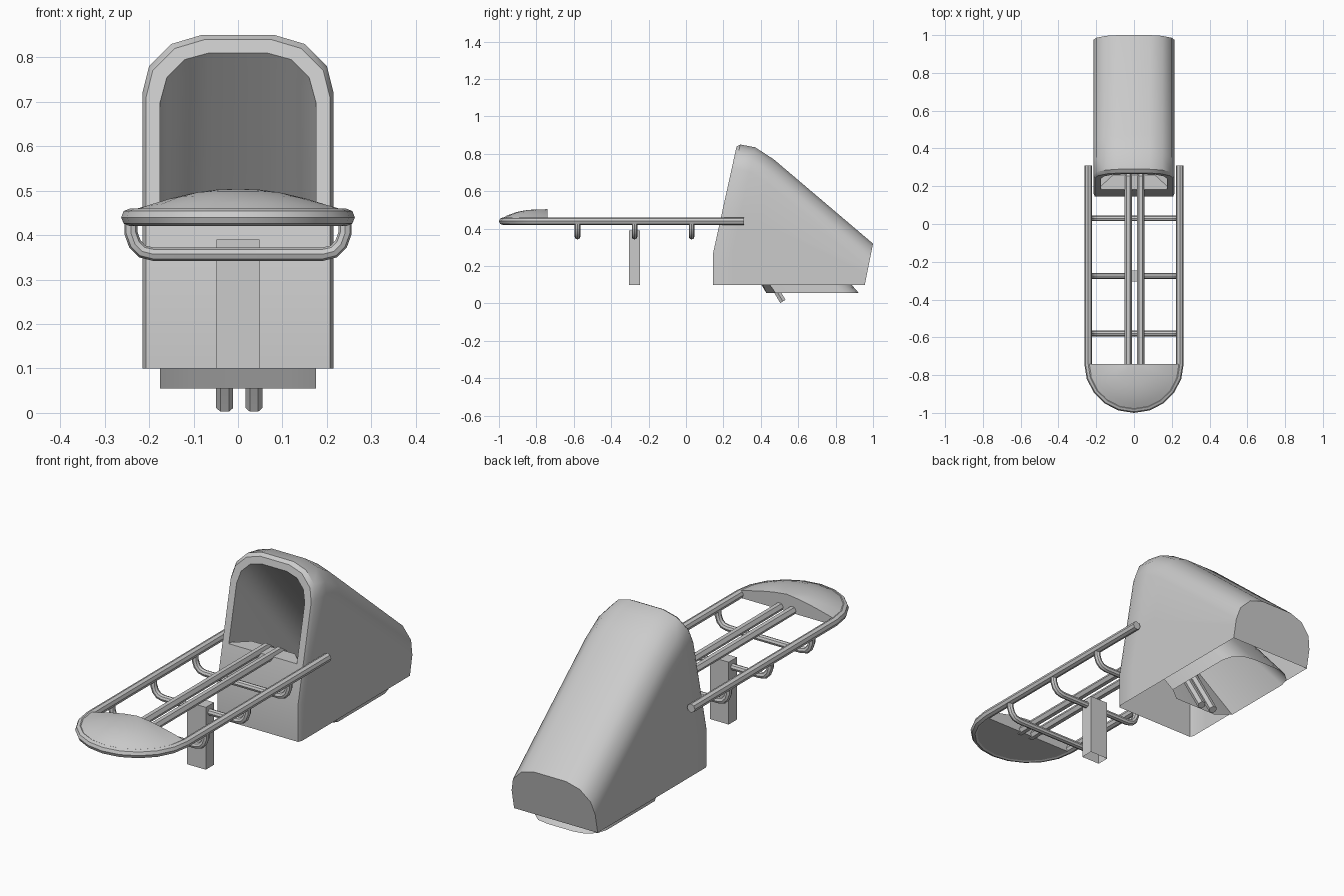
import bpy, bmesh, math
from mathutils import Vector

if "Cube" in bpy.data.objects:
    bpy.data.objects.remove(bpy.data.objects["Cube"])


def finish(obj, angle=35):
    bpy.ops.object.select_all(action='DESELECT')
    obj.select_set(True)
    bpy.context.view_layer.objects.active = obj
    if obj.type == 'CURVE':
        bpy.ops.object.convert(target='MESH')
        obj = bpy.context.view_layer.objects.active
    bpy.ops.object.shade_smooth_by_angle(angle=math.radians(angle))


def tube(name, pts, radius, res=2):
    cu = bpy.data.curves.new(name, 'CURVE')
    cu.dimensions = '3D'
    cu.bevel_depth = radius
    cu.bevel_resolution = res
    cu.use_fill_caps = True
    sp = cu.splines.new('POLY')
    sp.points.add(len(pts) - 1)
    for p, co in zip(sp.points, pts):
        p.co = (*co, 1)
    obj = bpy.data.objects.new(name, cu)
    bpy.context.collection.objects.link(obj)
    finish(obj)


def mesh_object(name, bm, normals=True):
    if normals:
        bmesh.ops.recalc_face_normals(bm, faces=bm.faces)
    me = bpy.data.meshes.new(name)
    bm.to_mesh(me)
    bm.free()
    obj = bpy.data.objects.new(name, me)
    bpy.context.collection.objects.link(obj)
    finish(obj)


def loop(bm, half):
    # half runs from the top centre down the right side; mirrored to the left
    pts = list(reversed(half)) + [(-x, y, z) for x, y, z in half]
    return [bm.verts.new(p) for p in pts]


def bridge(bm, a, b, closed=False):
    n = len(a)
    for i in range(n if closed else n - 1):
        j = (i + 1) % n
        bm.faces.new((a[i], a[j], b[j], b[i]))


def lean(z):
    return 0.145 + max(z - 0.27, 0) * 0.22


# hood: arched outer shell, open underneath
SHOULDER = [(0.083, 0), (0.15, 0.02), (0.2, 0.07), (0.215, 0.13)]
bm = bmesh.new()
shell = []
for inset, top, y_top in [(0.008, 0.84, None), (0, 0.85, 0.29),
                          (0, 0.835, 0.37), (0, 0.77, 0.47)]:
    shift = 0 if y_top is None else y_top - lean(top)
    half = [(x - inset, top - d) for x, d in SHOULDER]
    half += [(0.215 - inset, z) for z in (0.44, 0.27, 0.10)]
    shell.append(loop(bm, [(x, lean(z) + shift, z) for x, z in half]))
half = [(x, 0.32 - d) for x, d in SHOULDER] + [(0.215, z) for z in (0.16, 0.13, 0.10)]
shell.append(loop(bm, [(x, 1.0 - (0.32 - z) * 0.2, z) for x, z in half]))
for a, b in zip(shell, shell[1:]):
    bridge(bm, a, b)
bm.faces.new(shell[-1])

# hood opening, flat ledge and the chute running down through the bottom
rim = [(0.065, 0.81), (0.12, 0.795), (0.16, 0.755), (0.175, 0.70),
       (0.175, 0.44), (0.11, 0.44)]
rim = [Vector((x, lean(z), z)) for x, z in rim]
end = [Vector((x, y, 0.055)) for x, y in
       [(0.065, 0.925), (0.12, 0.915), (0.16, 0.88), (0.175, 0.83),
        (0.175, 0.48), (0.11, 0.43)]]
mid = [p.lerp(q, 0.06) for p, q in zip(rim, end)]
mid[4] = Vector((0.175, 0.20, 0.44))
mid[5] = Vector((0.11, 0.26, 0.44))
A, B, C = (loop(bm, [tuple(p) for p in h]) for h in (rim, mid, end))
bridge(bm, A, B, True)
bridge(bm, B, C, True)

# hood front frame and lower front wall
S = shell[0]
bridge(bm, S[2:12], A[1:11])
bm.faces.new((S[2], A[1], A[0], A[11], A[10], S[11], S[12], S[1]))
bm.faces.new((S[1], S[12], S[13], S[0]))
mesh_object("hood", bm)

# side rails joined by a curved front
Z = 0.44
path = [(0.243, 0.31, Z)]
for i in range(11):
    a = math.pi * i / 10
    path.append((0.243 * math.cos(a), -0.74 - 0.24 * math.sin(a), Z))
path.append((-0.243, 0.31, Z))
tube("side_rail", path, 0.02)

# domed front plate
bm = bmesh.new()
rings = []
for t in (1, 0.85, 0.65, 0.45, 0.25):
    ring = []
    for i in range(11):
        a = math.pi * i / 10
        e = 1.4 + 1.6 * math.sin(a)
        ring.append(bm.verts.new((0.252 * t * math.cos(a), -0.74 - 0.249 * t * math.sin(a),
                                  0.453 + 0.051 * (1 - t ** e))))
    rings.append(ring)
for a, b in zip(rings, rings[1:]):
    bridge(bm, a, b)
tip = bm.verts.new((0, -0.74, 0.504))
for a, b in zip(rings[-1], rings[-1][1:]):
    bm.faces.new((a, b, tip))
base = [bm.verts.new((v.co.x, v.co.y, 0.424)) for v in rings[0]]
bridge(bm, base, rings[0])
bm.faces.new(base)
bm.faces.new([base[0]] + [r[0] for r in rings] + [tip]
             + [r[-1] for r in reversed(rings)] + [base[-1]])
mesh_object("front_plate", bm)

# hanging cross hoops
hoop = [(0.241, 0.44), (0.241, 0.405), (0.232, 0.38), (0.215, 0.363), (0.19, 0.357)]
for n, y in enumerate((-0.58, -0.275, 0.03)):
    pts = [(x, y, z) for x, z in hoop] + [(-x, y, z) for x, z in reversed(hoop)]
    tube(f"cross_hoop_{n + 1}", pts, 0.015)

# centre bars that bend down through the chute
for n, x in enumerate((-0.03, 0.036)):
    tube(f"centre_bar_{n + 1}", [(x, -0.76, 0.437), (x, 0.25, 0.437), (x, 0.28, 0.415),
                                 (x, 0.518, 0.011)], 0.019, 1)

# support post, open at the foot
bm = bmesh.new()
bmesh.ops.create_cube(bm, size=1)
for v in bm.verts:
    v.co = (v.co.x * 0.096, -0.275 + v.co.y * 0.06, 0.245 + v.co.z * 0.29)
bm.normal_update()
bmesh.ops.delete(bm, geom=[f for f in bm.faces if f.normal.z < -0.9], context='FACES_ONLY')
mesh_object("support_post", bm)
